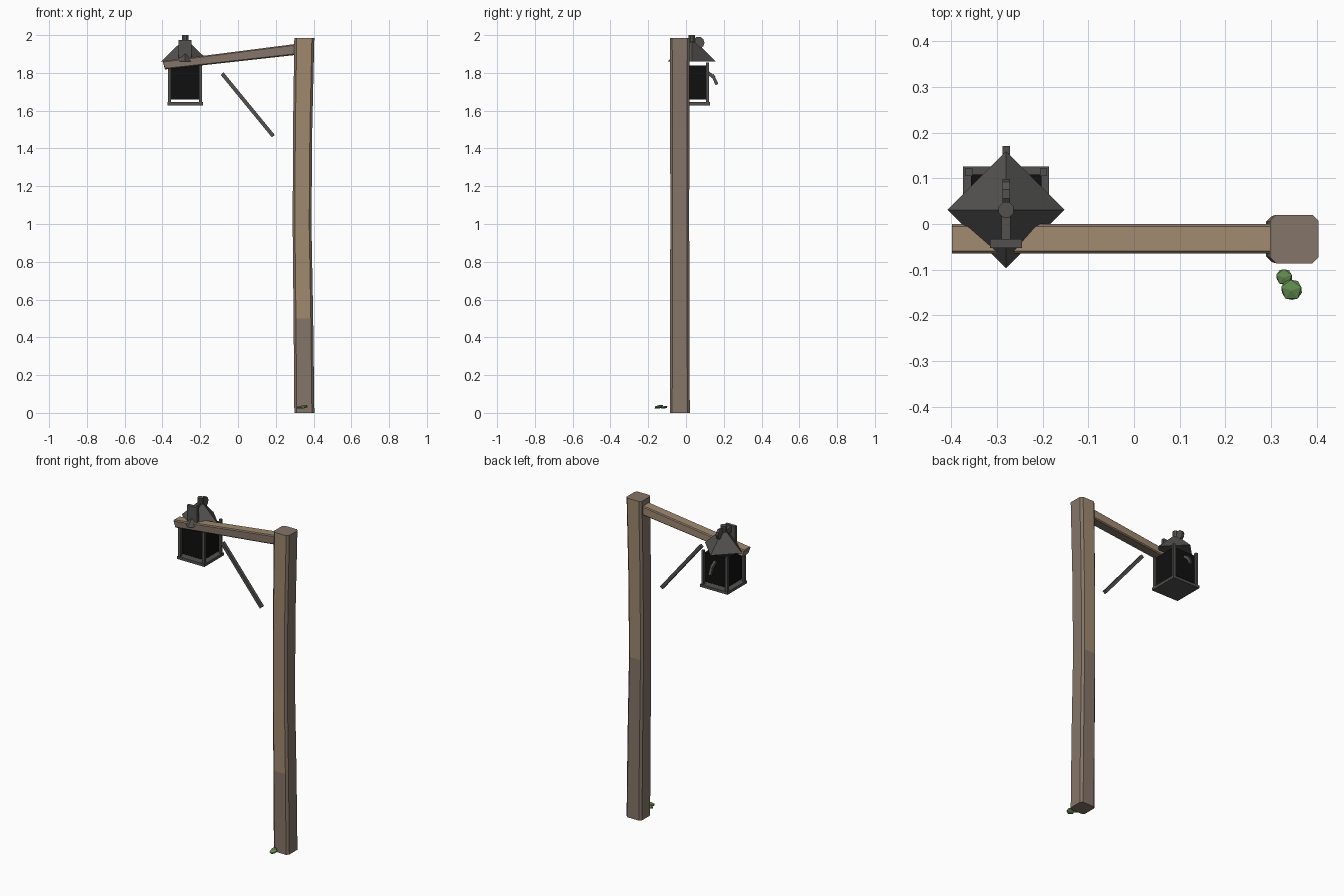
import bpy, bmesh, math
from mathutils import Vector

if "Cube" in bpy.data.objects:
    bpy.data.objects.remove(bpy.data.objects["Cube"])


def mat(name, rgb):
    m = bpy.data.materials.new(name)
    m.diffuse_color = (*rgb, 1)
    m.use_nodes = True
    m.node_tree.nodes["Principled BSDF"].inputs["Base Color"].default_value = m.diffuse_color
    return m


LIGHT = mat("light_wood", (0.35, 0.25, 0.16))
DARK = mat("dark_wood", (0.235, 0.178, 0.139))
METAL = mat("metal", (0.085, 0.083, 0.08))
GLASS = mat("dark_glass", (0.005, 0.005, 0.005))
MOSS = mat("moss", (0.14, 0.28, 0.09))


def finish(bm, name, *mats):
    bmesh.ops.recalc_face_normals(bm, faces=bm.faces)
    me = bpy.data.meshes.new(name)
    bm.to_mesh(me)
    bm.free()
    for m in mats:
        me.materials.append(m)
    ob = bpy.data.objects.new(name, me)
    bpy.context.collection.objects.link(ob)
    return ob


def box(name, lo, hi, m=METAL):
    bm = bmesh.new()
    bmesh.ops.create_cube(bm, size=1)
    for v in bm.verts:
        v.co = Vector([(lo[i] + hi[i]) / 2 + v.co[i] * (hi[i] - lo[i]) for i in range(3)])
    return finish(bm, name, m)


def beam(name, a, b, width, height, m=METAL):
    """Square bar between two points, width across and height upward."""
    a, b = Vector(a), Vector(b)
    ob = box(name, (-(b - a).length / 2, -width / 2, -height / 2),
             ((b - a).length / 2, width / 2, height / 2), m)
    ob.location = (a + b) / 2
    ob.rotation_mode = 'QUATERNION'
    ob.rotation_quaternion = (b - a).to_track_quat('X', 'Z')
    return ob


def cone(name, loc, r1, r2, depth, n, rot=(0, 0, 0)):
    bm = bmesh.new()
    bmesh.ops.create_cone(bm, cap_ends=True, segments=n, radius1=r1, radius2=r2, depth=depth)
    ob = finish(bm, name, METAL)
    ob.location, ob.rotation_euler = loc, rot
    return ob


def loft(bm, rings):
    """Skin a list of vertex rings and cap the ends."""
    vr = [[bm.verts.new(p) for p in r] for r in rings]
    n = len(vr[0])
    for a, b in zip(vr, vr[1:]):
        for i in range(n):
            bm.faces.new((a[i], a[(i + 1) % n], b[(i + 1) % n], b[i]))
    bm.faces.new(vr[0])
    bm.faces.new(vr[-1])


# Chamfered, slightly bowed post
bm = bmesh.new()
h, c = 0.053, 0.013
outline = [(-h, -h + c), (-h + c, -h), (h - c, -h), (h, -h + c),
           (h, h - c), (h - c, h), (-h + c, h), (-h, h - c)]
levels = [(0, 0.351, 1), (0.5, 0.346, 0.98), (1.0, 0.339, 0.94),
          (1.5, 0.342, 0.96), (1.985, 0.351, 1)]
loft(bm, [[(cx + x * s, -0.033 + y * s, z) for x, y in outline] for z, cx, s in levels])
bmesh.ops.recalc_face_normals(bm, faces=bm.faces)
for f in bm.faces:
    z = f.calc_center_median().z
    front = f.normal.y < -0.9 and z > 0.5
    back = f.normal.y > 0.9 and z > 1.0
    f.material_index = 0 if front or back else 1
finish(bm, "post", LIGHT, DARK)

# Sloping arm with chamfered long edges
bm = bmesh.new()
c = 0.006
rings = []
for xt, xb, zt, zb in [(-0.398, -0.386, 1.863, 1.818), (0.305, 0.305, 1.953, 1.895)]:
    rings.append([(xb, -0.065 + c, zb), (xb, -c, zb), (xb, 0, zb + c), (xt, 0, zt - c),
                  (xt, -c, zt), (xt, -0.065 + c, zt), (xt, -0.065, zt - c), (xb, -0.065, zb + c)])
loft(bm, rings)
bmesh.ops.recalc_face_normals(bm, faces=bm.faces)
for f in bm.faces:
    f.material_index = 0 if f.normal.z > 0.9 or f.normal.y > 0.9 else 1
finish(bm, "arm", LIGHT, DARK)

# Diagonal iron brace
beam("brace", (-0.084, -0.032, 1.796), (0.187, -0.032, 1.465), 0.02, 0.02)

# Lantern: base plate, corner posts, glass and pyramid roof
LX, LY = -0.28, 0.031
box("lantern_base", (LX - 0.094, LY - 0.095, 1.628), (LX + 0.094, LY + 0.095, 1.645))
for sx in (-1, 1):
    for sy in (-1, 1):
        x, y = LX + sx * 0.082, LY + sy * 0.082
        box("lantern_corner", (x - 0.008, y - 0.008, 1.64), (x + 0.008, y + 0.008, 1.855))
box("lantern_glass", (LX - 0.077, LY - 0.077, 1.66), (LX + 0.077, LY + 0.077, 1.84), GLASS)
cone("lantern_roof", (LX, LY, 1.92), 0.128, 0.004, 0.12, 4)

# Roof knob, hanging disc, bracket and clamp plate
cone("roof_knob", (LX, LY, 1.98), 0.018, 0.018, 0.04, 8, (0, 0, math.pi / 8))
cone("hanging_disc", (LX, 0.066, 1.96), 0.032, 0.032, 0.016, 10, (0, math.pi / 2, 0))
box("bracket", (LX - 0.01, -0.04, 1.935), (LX + 0.01, 0.025, 1.97))
box("clamp_plate", (LX - 0.035, -0.053, 1.88), (LX + 0.035, -0.033, 1.975))

# Bent latch on the back of the lantern
beam("latch_arm", (LX, 0.11, 1.805), (LX, 0.15, 1.775), 0.016, 0.018)
beam("latch_tip", (LX, 0.14, 1.79), (LX, 0.164, 1.738), 0.016, 0.016)

# Moss clumps at the foot
for x, y, z, r in [(0.345, -0.144, 0.032, 0.026), (0.329, -0.116, 0.029, 0.02)]:
    bm = bmesh.new()
    bmesh.ops.create_icosphere(bm, subdivisions=1, radius=r)
    ob = finish(bm, "moss_clump", MOSS)
    ob.location, ob.scale = (x, y, z), (1, 1, 0.35)
    ob.rotation_euler = (0.15, -0.2, 0.3)
